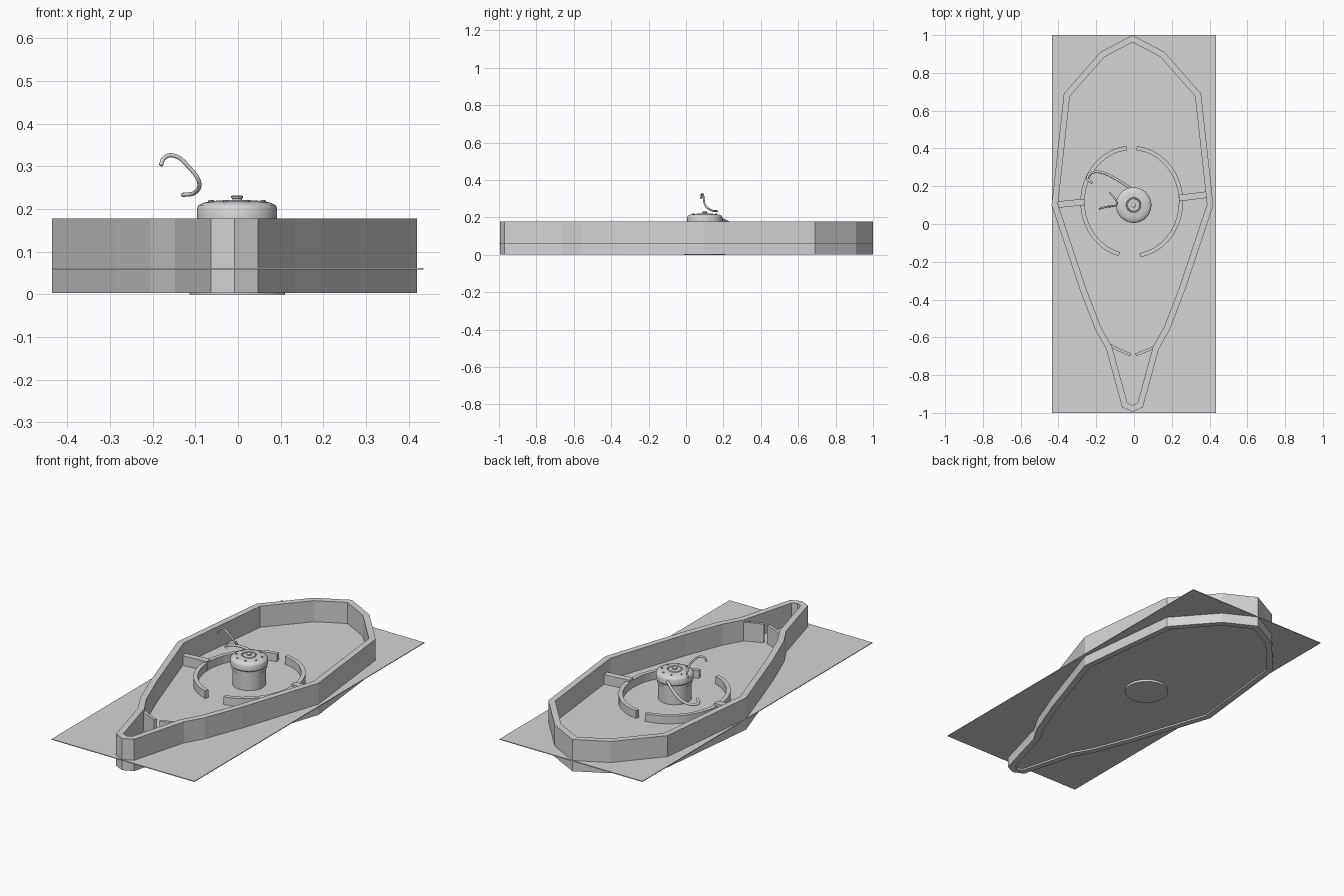
import bpy, bmesh
from math import sin, cos, radians, pi
from mathutils import Vector

cube = bpy.data.objects.get("Cube")
if cube:
    bpy.data.objects.remove(cube, do_unlink=True)

gray = bpy.data.materials.new("light_gray")
gray.use_nodes = True
gray.diffuse_color = (0.66, 0.66, 0.66, 1)
gray.node_tree.nodes["Principled BSDF"].inputs["Base Color"].default_value = (0.66, 0.66, 0.66, 1)


def finish(name, bm):
    bmesh.ops.recalc_face_normals(bm, faces=bm.faces)
    mesh = bpy.data.meshes.new(name)
    bm.to_mesh(mesh)
    bm.free()
    mesh.materials.append(gray)
    obj = bpy.data.objects.new(name, mesh)
    bpy.context.collection.objects.link(obj)
    return obj


def smooth(obj, angle=35):
    bpy.ops.object.select_all(action="DESELECT")
    obj.select_set(True)
    bpy.context.view_layer.objects.active = obj
    bpy.ops.object.shade_smooth_by_angle(angle=radians(angle))


def wall(name, path, thick, z0, z1, closed=False):
    """Upright wall along a path, thickened to the left with mitred corners."""
    pts = [Vector(p) for p in path]
    n = len(pts)
    bm = bmesh.new()
    rings = []
    for i, p in enumerate(pts):
        before = pts[i - 1] if closed or i > 0 else None
        after = pts[(i + 1) % n] if closed or i < n - 1 else None
        dirs = []
        if before is not None:
            dirs.append((p - before).normalized())
        if after is not None:
            dirs.append((after - p).normalized())
        normals = [Vector((-d.y, d.x)) for d in dirs]
        miter = sum(normals, Vector((0, 0))).normalized()
        q = p + miter * thick / max(miter.dot(normals[0]), 0.4)
        rings.append([bm.verts.new((v.x, v.y, z))
                      for v, z in ((p, z0), (q, z0), (q, z1), (p, z1))])
    for i in range(n if closed else n - 1):
        a, b = rings[i], rings[(i + 1) % n]
        for k in range(4):
            m = (k + 1) % 4
            bm.faces.new((a[k], b[k], b[m], a[m]))
    if not closed:
        bm.faces.new(rings[0])
        bm.faces.new(rings[-1])
    return finish(name, bm)


def lathe(name, profile, centre, sides=48):
    """Solid of revolution about a vertical axis."""
    bm = bmesh.new()
    verts = [bm.verts.new((centre[0] + r, centre[1], z)) for r, z in profile]
    edges = [bm.edges.new(pair) for pair in zip(verts, verts[1:])]
    bmesh.ops.spin(bm, geom=verts + edges, cent=(*centre, 0), axis=(0, 0, 1),
                   angle=2 * pi, steps=sides)
    bmesh.ops.remove_doubles(bm, verts=bm.verts, dist=0.0001)
    obj = finish(name, bm)
    smooth(obj)
    return obj


def tube(name, points, radius):
    """Round bent rod through a few points."""
    curve = bpy.data.curves.new(name, "CURVE")
    curve.dimensions = "3D"
    curve.bevel_depth = radius
    curve.bevel_resolution = 3
    curve.use_fill_caps = True
    spline = curve.splines.new("BEZIER")
    spline.bezier_points.add(len(points) - 1)
    for bp, co in zip(spline.bezier_points, points):
        bp.co = co
        bp.handle_left_type = bp.handle_right_type = "AUTO"
    curve.materials.append(gray)
    obj = bpy.data.objects.new(name, curve)
    bpy.context.collection.objects.link(obj)


# Flat ground sheet running through the walls
bm = bmesh.new()
bmesh.ops.create_cube(bm, size=1)
bmesh.ops.scale(bm, vec=(0.87, 2, 0.004), verts=bm.verts)
bmesh.ops.translate(bm, vec=(0, 0, 0.06), verts=bm.verts)
finish("ground_sheet", bm)

# Outer enclosure wall, pointed at the back and tapering to a narrow front
MID = -0.008
half = [(0.055, -0.97), (0.14, -0.66), (0.197, -0.56), (0.278, -0.35),
        (0.428, 0.1), (0.363, 0.69), (0.17, 0.91)]
outline = [(MID, -0.995)] + [(MID + x, y) for x, y in half]
outline += [(MID, 1.0)] + [(MID - x, y) for x, y in reversed(half)]
wall("enclosure_wall", outline, 0.033, 0.003, 0.178, closed=True)

# Foundation floor closing the enclosure underneath
bm = bmesh.new()
base = bm.faces.new([bm.verts.new((MID + (x - MID) * 0.94, y * 0.98, 0.012)) for x, y in outline])
top = bmesh.ops.extrude_face_region(bm, geom=[base])["geom"]
bmesh.ops.translate(bm, vec=(0, 0, 0.04), verts=[v for v in top if isinstance(v, bmesh.types.BMVert)])
finish("foundation_floor", bm)

# Gate leaves across the narrow front
wall("left_gate", [(0.012, -0.70), (0.08, -0.672), (0.12, -0.655)], 0.015, 0.05, 0.165)
wall("right_gate", [(-0.02, -0.70), (-0.09, -0.67), (-0.135, -0.645)], -0.015, 0.05, 0.165)

# Inner ring wall in two halves, open at front and back
for name, start, end in (("right_ring_wall", 96, 255), ("left_ring_wall", 280, 444)):
    arc = []
    for i in range(19):
        a = radians(start + (end - start) * i / 18)
        arc.append((-0.012 + 0.272 * cos(a), 0.117 + 0.297 * sin(a)))
    wall(name, arc, 0.022, 0.05, 0.105)

# Partitions joining the ring to the enclosure
wall("left_partition", [(0.24, 0.12), (0.40, 0.14)], 0.034, 0.05, 0.115)
wall("right_partition", [(-0.41, 0.085), (-0.26, 0.1)], 0.034, 0.05, 0.115)

# Central round tower with a base disc, rounded lid and knob
AXIS = (-0.002, 0.1)
lathe("tower_base", [(0, 0.0), (0.112, 0.0), (0.112, 0.014), (0, 0.014)], AXIS)
lathe("tower_body", [(0, 0.05), (0.083, 0.05), (0.083, 0.15), (0.088, 0.152),
                     (0.088, 0.172), (0, 0.172)], AXIS)
lathe("tower_lid", [(0, 0.168), (0.088, 0.168), (0.094, 0.174), (0.094, 0.202),
                    (0.09, 0.209), (0.078, 0.215), (0.06, 0.219), (0.04, 0.22),
                    (0.038, 0.217), (0.034, 0.217), (0.032, 0.221), (0, 0.222)], AXIS)
lathe("lid_knob", [(0, 0.22), (0.011, 0.22), (0.011, 0.225), (0.014, 0.226),
                   (0.014, 0.23), (0.01, 0.232), (0, 0.232)], AXIS, 24)
for i in range(8):
    a = radians(45 * i + 20)
    spot = (AXIS[0] + 0.066 * cos(a), AXIS[1] + 0.066 * sin(a))
    lathe("lid_bolt", [(0, 0.214), (0.005, 0.214), (0.005, 0.221), (0, 0.221)], spot, 10)

# Bent rods beside the tower
tube("raised_hook", [(-0.181, 0.08, 0.302), (-0.172, 0.084, 0.321), (-0.15, 0.09, 0.325),
                     (-0.115, 0.095, 0.298), (-0.091, 0.105, 0.262),
                     (-0.101, 0.135, 0.239), (-0.13, 0.168, 0.233)], 0.005)
tube("low_hook", [(-0.02, 0.19, 0.192), (-0.09, 0.235, 0.17), (-0.17, 0.272, 0.155),
                  (-0.22, 0.272, 0.15), (-0.246, 0.245, 0.152),
                  (-0.222, 0.217, 0.16)], 0.007)
